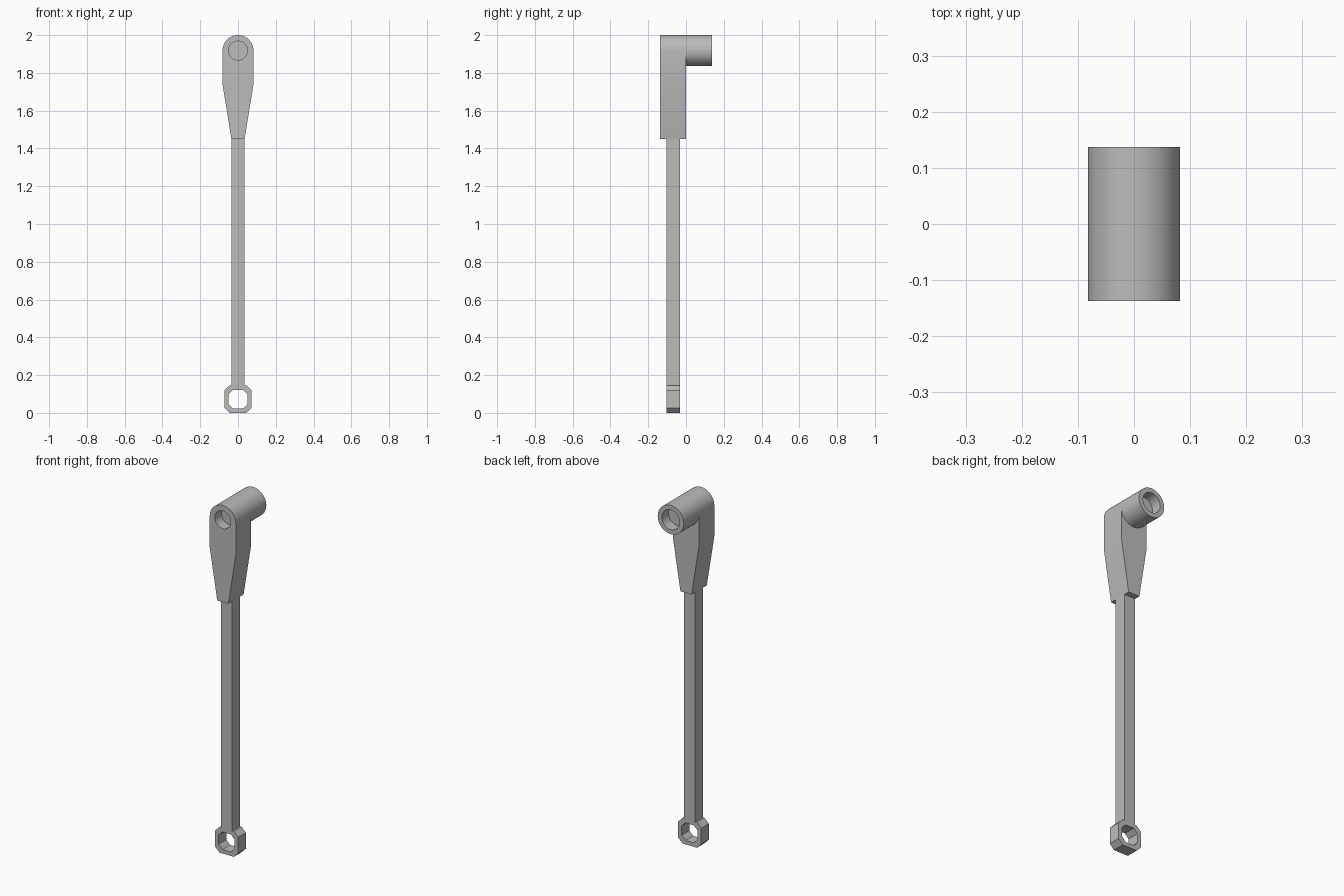
import bpy
import bmesh
from math import cos, sin, pi, radians

cube = bpy.data.objects.get("Cube")
if cube:
    bpy.data.objects.remove(cube, do_unlink=True)

grey = bpy.data.materials.new("plain grey")
grey.use_nodes = True
grey.diffuse_color = (0.5, 0.5, 0.5, 1)
grey.node_tree.nodes["Principled BSDF"].inputs["Base Color"].default_value = (0.5, 0.5, 0.5, 1)

PIVOT_Z = 1.918
RADIUS = 0.082
DEPTH = 0.137
ROD_FRONT, ROD_BACK = -0.102, -0.033
EYE_Z = 0.0725


def prism(name, outline, y0, y1):
    """Extrude an (x, z) outline from y0 to y1."""
    bm = bmesh.new()
    face = bm.faces.new([bm.verts.new((x, y0, z)) for x, z in outline])
    ext = bmesh.ops.extrude_face_region(bm, geom=[face])
    verts = [v for v in ext["geom"] if isinstance(v, bmesh.types.BMVert)]
    bmesh.ops.translate(bm, verts=verts, vec=(0, y1 - y0, 0))
    bmesh.ops.recalc_face_normals(bm, faces=bm.faces)
    mesh = bpy.data.meshes.new(name)
    bm.to_mesh(mesh)
    bm.free()
    mesh.materials.append(grey)
    obj = bpy.data.objects.new(name, mesh)
    bpy.context.collection.objects.link(obj)
    return obj


def arc(radius, start, end, steps):
    angles = [start + (end - start) * i / steps for i in range(steps + 1)]
    return [(radius * cos(a), PIVOT_Z + radius * sin(a)) for a in angles]


def circle(radius):
    return arc(radius, 0, 2 * pi, 64)[:-1]


def chamfered_square(half, cut):
    """Square outline around the eye centre with cut corners."""
    s = half - cut
    pts = [(half, -s), (half, s), (s, half), (-s, half),
           (-half, s), (-half, -s), (-s, -half), (s, -half)]
    return [(x, EYE_Z + z) for x, z in pts]


def cut(target, outline, y0, y1):
    """Bore a hole into the target and discard the cutter."""
    cutter = prism("cutter", outline, y0, y1)
    cutter.hide_render = True
    mod = target.modifiers.new("bore", "BOOLEAN")
    mod.operation = "DIFFERENCE"
    mod.solver = "EXACT"
    mod.object = cutter
    select(target)
    bpy.ops.object.modifier_apply(modifier=mod.name)
    bpy.data.objects.remove(cutter, do_unlink=True)


def select(obj):
    bpy.ops.object.select_all(action="DESELECT")
    obj.select_set(True)
    bpy.context.view_layer.objects.active = obj


# Tapered head with a round top and a blind front bore
head_outline = arc(RADIUS, 0, pi, 32) + [(-RADIUS, 1.74), (-0.035, 1.45),
                                         (0.035, 1.45), (RADIUS, 1.74)]
head = prism("head", head_outline, -DEPTH, 0)
cut(head, circle(0.05), -DEPTH - 0.05, -DEPTH + 0.06)

# Round boss behind the head with a blind rear bore
boss = prism("boss", circle(RADIUS), 0, DEPTH)
cut(boss, circle(0.056), DEPTH - 0.06, DEPTH + 0.05)

# Square rod
rod_outline = [(-0.035, 0.145), (0.035, 0.145), (0.035, 1.45), (-0.035, 1.45)]
prism("rod", rod_outline, ROD_FRONT, ROD_BACK)

# Eight-sided eye at the foot
eye = prism("eye", chamfered_square(0.0725, 0.027), ROD_FRONT, ROD_BACK)
cut(eye, chamfered_square(0.05, 0.024), ROD_FRONT - 0.05, ROD_BACK + 0.05)

# Smooth the round parts, keep the edges sharp
for part in (head, boss):
    select(part)
    bpy.ops.object.shade_smooth_by_angle(angle=radians(30))
